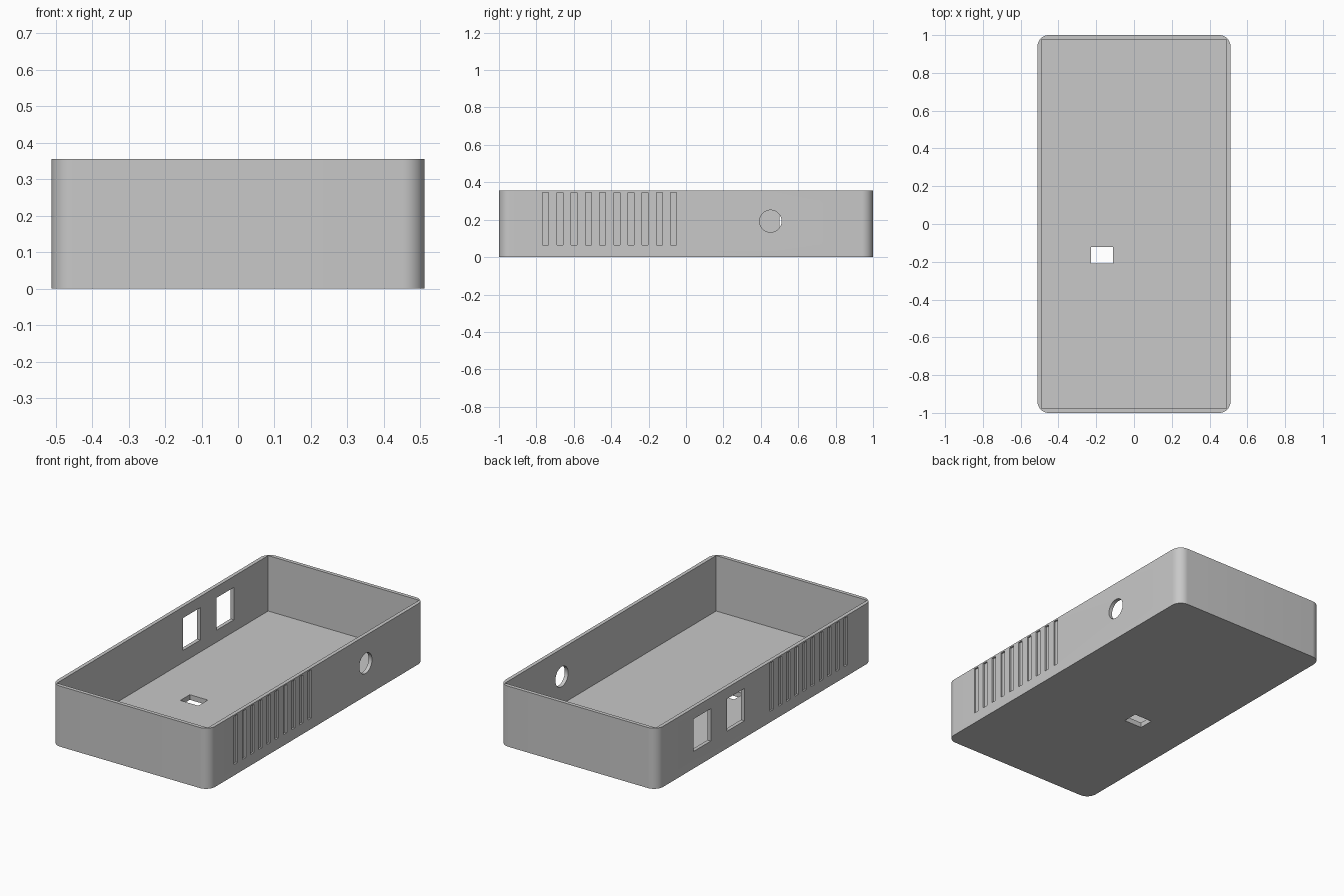
import bpy, bmesh, math
from mathutils import Matrix, Vector

default = bpy.data.objects.get("Cube")
if default:
    bpy.data.objects.remove(default, do_unlink=True)

HX, HY, H = 0.511, 1.0, 0.355   # half width, half length, height
WALL, FLOOR, RADIUS = 0.022, 0.03, 0.06
GROOVE_DEPTH = 0.01

grey = bpy.data.materials.new("light_grey_plastic")
grey.use_nodes = True
colour = (0.58, 0.58, 0.58, 1)
grey.diffuse_color = colour
grey.node_tree.nodes["Principled BSDF"].inputs["Base Color"].default_value = colour


def add_box(bm, low, high):
    low, high = Vector(low), Vector(high)
    size = Matrix.Diagonal((*(high - low), 1))
    return bmesh.ops.create_cube(bm, size=1, matrix=Matrix.Translation((low + high) / 2) @ size)


def make_object(name, bm):
    mesh = bpy.data.meshes.new(name)
    bm.to_mesh(mesh)
    bm.free()
    obj = bpy.data.objects.new(name, mesh)
    bpy.context.collection.objects.link(obj)
    mesh.materials.append(grey)
    return obj


def cut(target, cutter):
    cutter.hide_render = True
    bpy.context.view_layer.objects.active = target
    mod = target.modifiers.new("cut", 'BOOLEAN')
    mod.operation, mod.solver, mod.object = 'DIFFERENCE', 'EXACT', cutter
    bpy.ops.object.modifier_apply(modifier=mod.name)
    bpy.data.objects.remove(cutter, do_unlink=True)


# Solid body with rounded vertical corners
bm = bmesh.new()
add_box(bm, (-HX, -HY, 0), (HX, HY, H))
upright = [e for e in bm.edges if abs(e.verts[0].co.z - e.verts[1].co.z) > H / 2]
bmesh.ops.bevel(bm, geom=upright, offset=RADIUS, segments=12, profile=0.5, affect='EDGES')
case = make_object("case_tray", bm)

# Square-cornered cavity, open at the top
bm = bmesh.new()
add_box(bm, (-HX + WALL, -HY + WALL, FLOOR), (HX - WALL, HY - WALL, H + 0.1))
cut(case, make_object("cavity_cutter", bm))

# Ports, floor opening and blind side grooves
bm = bmesh.new()
for y in (0.27, 0.58):
    add_box(bm, (-HX - 0.1, y - 0.08, 0.1), (-HX + 0.1, y + 0.08, 0.29))
add_box(bm, (-0.227, -0.21, -0.1), (-0.11, -0.122, 0.1))
round_port = Matrix.Translation((HX, 0.452, 0.192)) @ Matrix.Rotation(math.pi / 2, 4, 'Y')
bmesh.ops.create_cone(bm, cap_ends=True, segments=48, radius1=0.059, radius2=0.059,
                      depth=0.2, matrix=round_port)
for i in range(10):
    y = -0.75 + i * 0.076
    for side in (-1, 1):
        inner, outer = side * (HX - GROOVE_DEPTH), side * (HX + 0.05)
        add_box(bm, (min(inner, outer), y - 0.016, 0.064),
                (max(inner, outer), y + 0.016, 0.346))
cut(case, make_object("opening_cutter", bm))

# Smooth corners, crisp edges
bpy.ops.object.select_all(action='DESELECT')
case.select_set(True)
bpy.context.view_layer.objects.active = case
bpy.ops.object.shade_smooth_by_angle(angle=math.radians(30))
